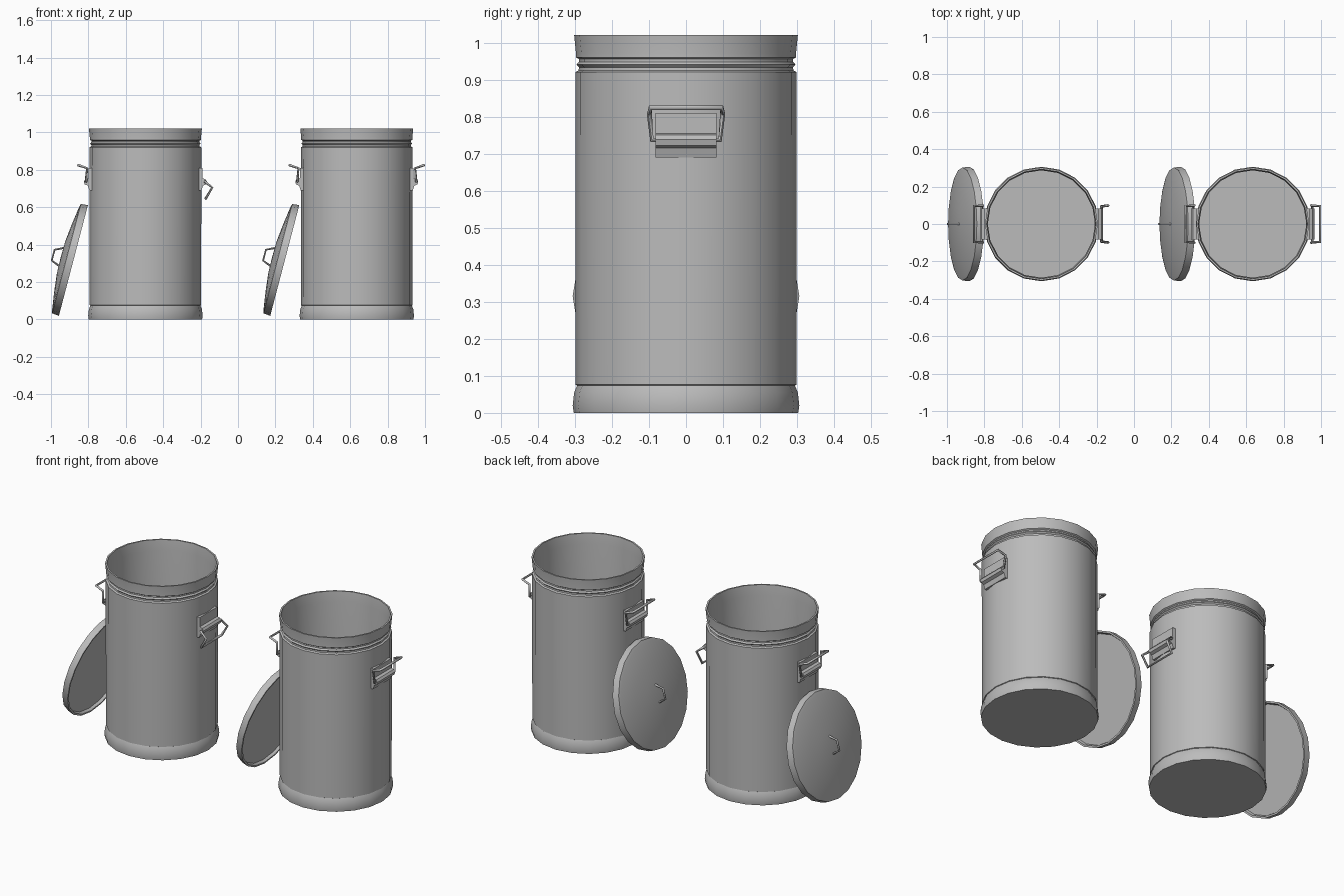
import bpy, bmesh, math
from mathutils import Vector, Matrix

cube = bpy.data.objects.get("Cube")
if cube:
    bpy.data.objects.remove(cube, do_unlink=True)

metal = bpy.data.materials.new("galvanised_grey")
metal.use_nodes = True
GREY = (0.5, 0.5, 0.5, 1)
metal.diffuse_color = GREY
metal.node_tree.nodes["Principled BSDF"].inputs["Base Color"].default_value = GREY


def finish(name, bm, matrix, angle=35):
    bmesh.ops.recalc_face_normals(bm, faces=bm.faces)
    me = bpy.data.meshes.new(name)
    bm.to_mesh(me)
    bm.free()
    me.materials.append(metal)
    ob = bpy.data.objects.new(name, me)
    bpy.context.collection.objects.link(ob)
    ob.matrix_world = matrix
    bpy.ops.object.select_all(action='DESELECT')
    ob.select_set(True)
    bpy.context.view_layer.objects.active = ob
    bpy.ops.object.shade_smooth_by_angle(angle=math.radians(angle))
    return ob


def lathe(name, profile, matrix, sides=20):
    """Spin an (r, z) profile whose two ends lie on the axis."""
    bm = bmesh.new()
    verts = [bm.verts.new((r, 0, z)) for r, z in profile]
    edges = [bm.edges.new(p) for p in zip(verts, verts[1:])]
    bmesh.ops.spin(bm, geom=verts + edges, cent=(0, 0, 0), axis=(0, 0, 1),
                   angle=math.tau, steps=sides, use_merge=True)
    bmesh.ops.remove_doubles(bm, verts=bm.verts, dist=0.0005)
    return finish(name, bm, matrix)


def rod(name, points, radius, matrix, closed=False, sides=6):
    """Round bar swept along a polyline, mitred at the corners."""
    pts = [Vector(p) for p in points]
    n = len(pts)
    bm = bmesh.new()
    rings = []
    for i, p in enumerate(pts):
        before = pts[i - 1] if closed or i else p - (pts[1] - p)
        after = pts[(i + 1) % n] if closed or i < n - 1 else p + (p - pts[i - 1])
        d_in, d_out = (p - before).normalized(), (after - p).normalized()
        t = (d_in + d_out).normalized()
        bend = d_in.cross(d_out)
        side = bend.normalized() if bend.length > 0.01 else t.orthogonal().normalized()
        if rings and side.dot(last) < 0:
            side = -side
        last = side
        up = t.cross(side)
        rings.append([bm.verts.new(p + radius * (math.cos(a) * side + math.sin(a) * up))
                      for a in (math.tau * k / sides for k in range(sides))])
    for i in range(n if closed else n - 1):
        a, b = rings[i], rings[(i + 1) % n]
        # align the rings so that the sweep does not twist
        shift = min(range(sides), key=lambda s: sum(
            (a[k].co - b[(k + s) % sides].co).length for k in range(sides)))
        for k in range(sides):
            m = (k + 1) % sides
            bm.faces.new((a[k], a[m], b[(m + shift) % sides], b[(k + shift) % sides]))
    if not closed:
        bm.faces.new(rings[0])
        bm.faces.new(rings[-1])
    return finish(name, bm, matrix, 60)


def bracket(name, section, half_width, matrix):
    """Bent sheet: an (x, z) outline extruded along y."""
    bm = bmesh.new()
    face = bm.faces.new([bm.verts.new((x, -half_width, z)) for x, z in section])
    new = bmesh.ops.extrude_face_region(bm, geom=[face])["geom"]
    bmesh.ops.translate(bm, vec=(0, 2 * half_width, 0),
                        verts=[v for v in new if isinstance(v, bmesh.types.BMVert)])
    return finish(name, bm, matrix)


# Profiles of the can and the lid
CAN = [(0, 0), (0.303, 0), (0.306, 0.02), (0.302, 0.055), (0.294, 0.074),
       (0.298, 0.076), (0.299, 0.92), (0.29, 0.925), (0.289, 0.933), (0.296, 0.94),
       (0.289, 0.948), (0.289, 0.955), (0.297, 0.96), (0.297, 0.97), (0.302, 1.02),
       (0.293, 1.02), (0.287, 0.96), (0.287, 0.04), (0, 0.04)]
LID = [(0, 0.07), (0.09, 0.068), (0.18, 0.058), (0.285, 0.043), (0.302, 0.038),
       (0.306, 0.0), (0.296, 0.0), (0.29, 0.015), (0, 0.015)]
PLATE = [(0.285, 0.69), (0.3, 0.69), (0.308, 0.715), (0.325, 0.722), (0.329, 0.738),
         (0.32, 0.75), (0.304, 0.755), (0.304, 0.81), (0.285, 0.81)]

# Side views (x, z) of the carrying handles: raised and hanging
RAISED = [(0.318, 0.736), (0.312, 0.808), (0.36, 0.825)]
HANGING = [(0.318, 0.736), (0.357, 0.705), (0.322, 0.645)]


def handle_loop(side):
    half = [0.092, 0.099, 0.096]
    return ([(x, -w, z) for (x, z), w in zip(side, half)]
            + [(x, w, z) for (x, z), w in reversed(list(zip(side, half)))])


for label, cx, outer in (("first", -0.495, HANGING), ("second", 0.635, RAISED)):
    at = Matrix.Translation((cx, 0, 0))
    lathe(label + "_can", CAN, at)

    # Handles on both sides
    for side, turn, shape in (("left", 0, outer), ("right", math.pi, RAISED)):
        place = at @ Matrix.Rotation(turn, 4, 'Z')
        bracket(f"{label}_{side}_bracket", PLATE, 0.082, place)
        rod(f"{label}_{side}_handle", handle_loop(shape), 0.007, place, closed=True)

    # Lid leaning on the can, domed side outward
    lean = (Matrix.Translation((cx - 0.385, 0, 0.315))
            @ Matrix.Rotation(math.radians(-75.3), 4, 'Y'))
    lathe(label + "_lid", LID, lean)
    rod(label + "_lid_handle",
        [(-0.05, 0, 0.06), (-0.03, 0, 0.112), (0.03, 0, 0.112), (0.055, 0, 0.06)],
        0.006, lean)
